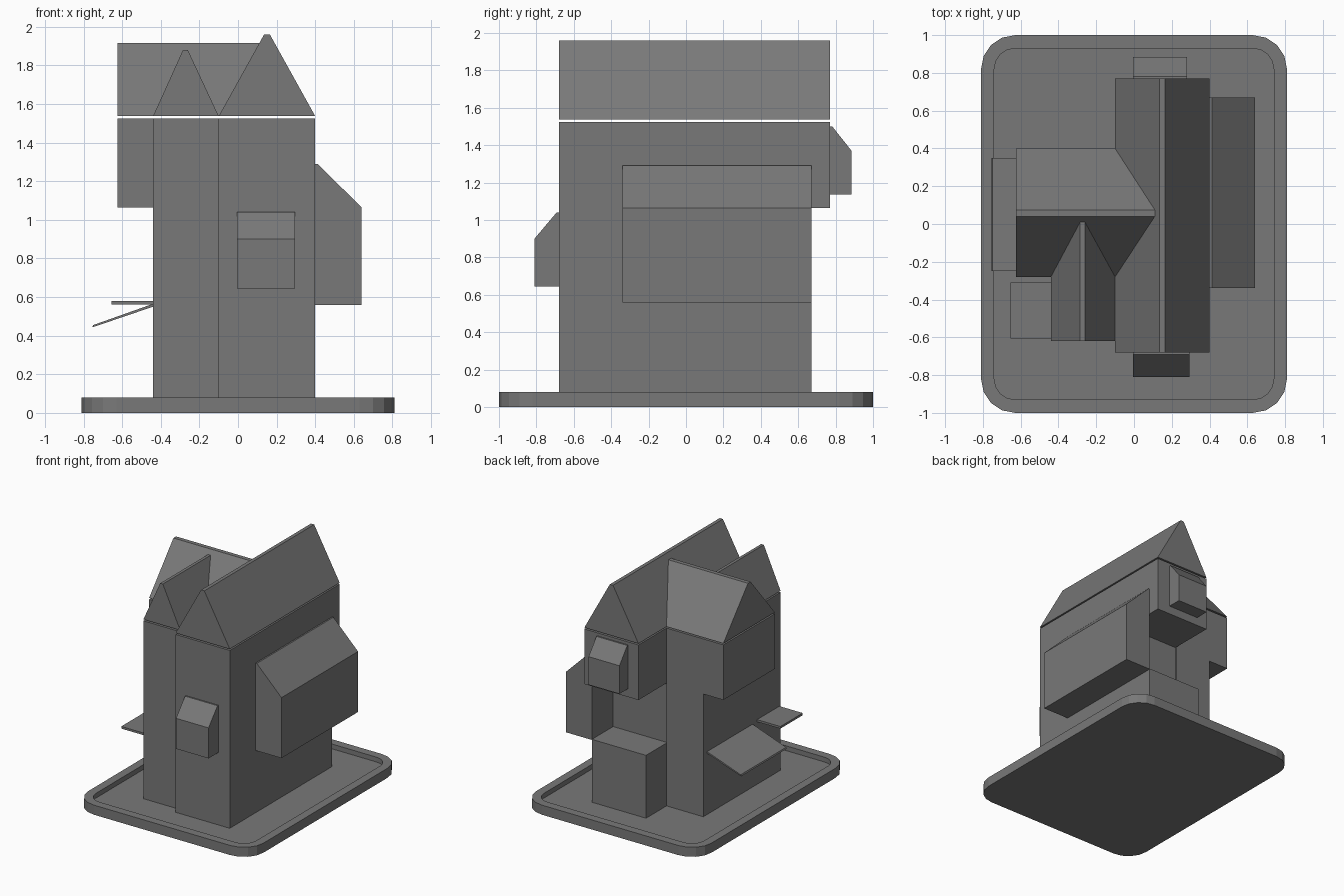
import bpy, bmesh, math

if "Cube" in bpy.data.objects:
    bpy.data.objects.remove(bpy.data.objects["Cube"])

grey = bpy.data.materials.new("plain grey")
grey.diffuse_color = (0.19, 0.19, 0.19, 1)
grey.use_nodes = True
grey.node_tree.nodes["Principled BSDF"].inputs["Base Color"].default_value = grey.diffuse_color


def finish(name, bm):
    bmesh.ops.recalc_face_normals(bm, faces=bm.faces)
    me = bpy.data.meshes.new(name)
    bm.to_mesh(me)
    bm.free()
    me.materials.append(grey)
    ob = bpy.data.objects.new(name, me)
    bpy.context.collection.objects.link(ob)
    return ob


def extrude(name, profile, axis, a, b):
    """Extrude an (h, z) profile along x or y from a to b."""
    bm = bmesh.new()
    place = (lambda h, z, t: (t, h, z)) if axis == "x" else (lambda h, z, t: (h, t, z))
    near = [bm.verts.new(place(h, z, a)) for h, z in profile]
    far = [bm.verts.new(place(h, z, b)) for h, z in profile]
    bm.faces.new(near)
    bm.faces.new(far)
    n = len(profile)
    for i in range(n):
        j = (i + 1) % n
        bm.faces.new((near[i], near[j], far[j], far[i]))
    return finish(name, bm)


def box(name, x0, x1, y0, y1, z0, z1):
    return extrude(name, [(x0, z0), (x1, z0), (x1, z1), (x0, z1)], "y", y0, y1)


def roof(name, h0, h1, r0, r1, top, axis, a, b):
    return extrude(name, [(h0, 1.537), (h1, 1.537), (r1, top), (r0, top)], axis, a, b)


# rounded tray base with a raised lip
def ring(bm, hx, hy, r, z, seg=4):
    out = []
    for q, (sx, sy) in enumerate([(1, 1), (-1, 1), (-1, -1), (1, -1)]):
        for i in range(seg + 1):
            a = math.pi / 2 * (q + i / seg)
            out.append(bm.verts.new((sx * (hx - r) + r * math.cos(a),
                                     sy * (hy - r) + r * math.sin(a), z)))
    return out


bm = bmesh.new()
rings = [ring(bm, 0.81, 1.0, 0.18, 0), ring(bm, 0.81, 1.0, 0.18, 0.08),
         ring(bm, 0.74, 0.93, 0.11, 0.08), ring(bm, 0.74, 0.93, 0.11, 0.04)]
for lo, hi in zip(rings, rings[1:]):
    for i in range(len(lo)):
        j = (i + 1) % len(lo)
        bm.faces.new((lo[i], lo[j], hi[j], hi[i]))
bm.faces.new(rings[0])
bm.faces.new(rings[-1])
finish("tray_base", bm)

# house walls
TOP = 1.525
box("ground_floor", -0.10, 0.40, -0.68, 0.67, 0.04, 0.455)
box("terrace_block", -0.10, 0.40, 0.39, 0.67, 0.455, 0.565)
box("main_walls", -0.10, 0.40, -0.68, 0.39, 0.455, TOP)
box("rear_overhang", -0.10, 0.40, 0.39, 0.77, 1.065, TOP)
box("left_walls", -0.44, -0.10, -0.62, 0.40, 0.04, TOP)
box("left_overhang", -0.625, -0.44, -0.28, 0.40, 1.065, TOP)

# gable roofs, floating just above the walls
roof("main_roof", -0.10, 0.40, 0.135, 0.165, 1.96, "y", -0.68, 0.77)
roof("front_left_roof", -0.44, -0.10, -0.285, -0.26, 1.88, "y", -0.62, 0.05)
roof("left_wing_roof", -0.28, 0.40, 0.04, 0.075, 1.915, "x", -0.625, 0.13)

# lean-to bays: wall position, outer position, bottom, eave, top
def bay(name, wall, outer, z0, eave, top, axis, a, b):
    lip = wall + (0.012 if outer > wall else -0.012)
    extrude(name, [(wall, z0), (outer, z0), (outer, eave), (lip, top), (wall, top)], axis, a, b)


bay("right_bay", 0.40, 0.64, 0.56, 1.065, 1.29, "y", -0.34, 0.67)
bay("front_bay", -0.68, -0.81, 0.645, 0.90, 1.04, "x", -0.005, 0.295)
bay("rear_bay", 0.77, 0.885, 1.135, 1.37, 1.50, "x", -0.005, 0.28)

# awnings on the left wall
box("flat_awning", -0.655, -0.44, -0.605, -0.31, 0.562, 0.58)
extrude("sloped_awning", [(-0.44, 0.565), (-0.75, 0.455), (-0.755, 0.443), (-0.44, 0.55)],
        "y", -0.25, 0.35)
